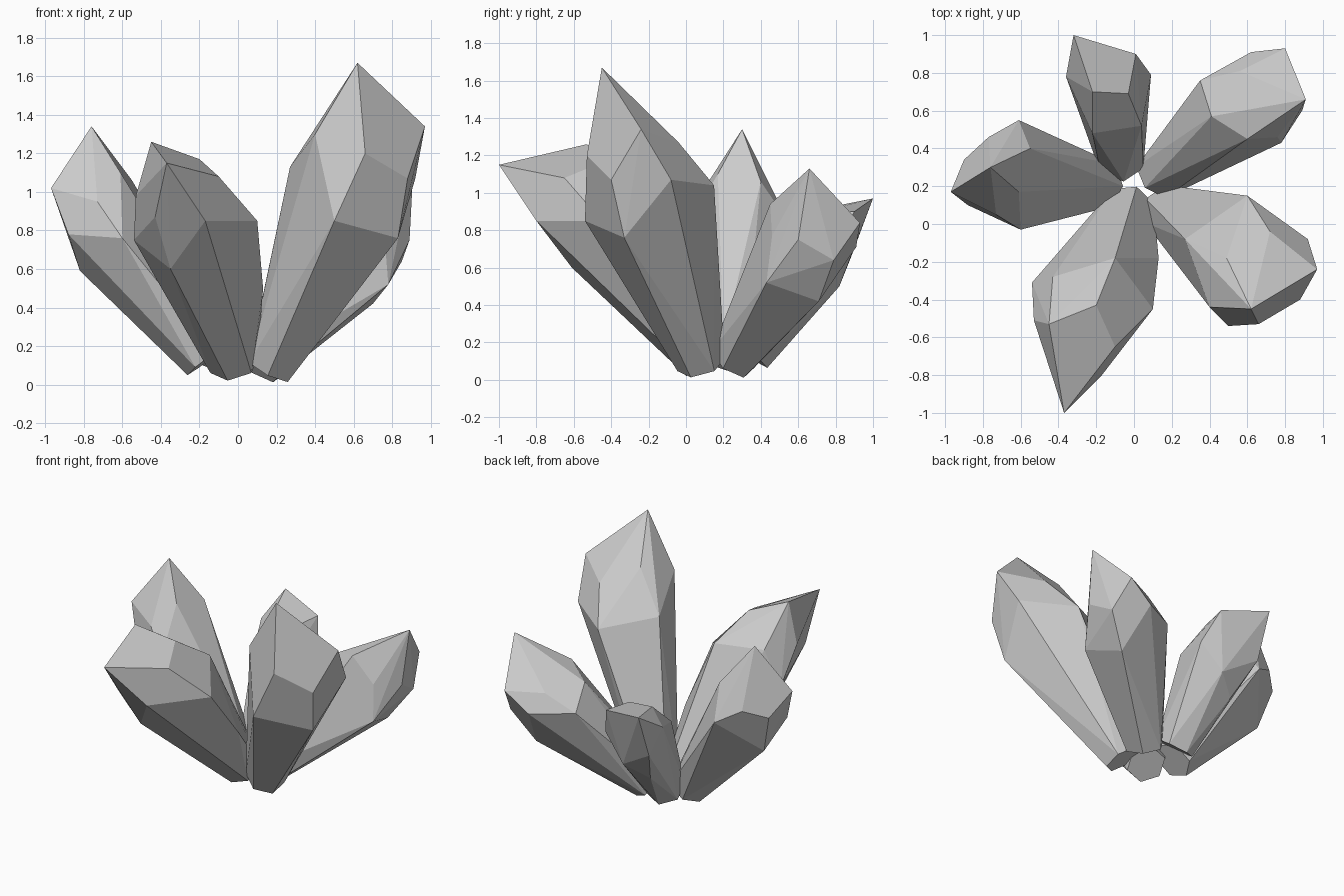
import bpy, bmesh, math
from mathutils import Vector


def crystal(name, base, shoulder, cap):
    """Faceted crystal: small hexagonal root, wide shoulder section, slanted cap."""
    base = Vector(base)
    mid = sum((Vector(p) for p in shoulder), Vector()) / len(shoulder)
    turn = (mid - base).to_track_quat('Z', 'Y')
    bm = bmesh.new()
    for i in range(6):
        a = math.tau * (i + 0.5) / 6
        bm.verts.new(base + turn @ Vector((0.13 * math.cos(a), 0.13 * math.sin(a), 0)))
    for p in shoulder + cap:
        bm.verts.new(p)
    # skin the sections and merge nearly flat facets
    res = bmesh.ops.convex_hull(bm, input=bm.verts[:])
    loose = {v for v in res['geom_interior'] + res['geom_unused']
             if isinstance(v, bmesh.types.BMVert)}
    bmesh.ops.delete(bm, geom=list(loose), context='VERTS')
    bmesh.ops.dissolve_limit(bm, angle_limit=math.radians(7),
                             verts=bm.verts[:], edges=bm.edges[:])
    bmesh.ops.recalc_face_normals(bm, faces=bm.faces[:])
    mesh = bpy.data.meshes.new(name)
    bm.to_mesh(mesh)
    bm.free()
    obj = bpy.data.objects.new(name, mesh)
    bpy.context.collection.objects.link(obj)


# tallest crystal, leaning to the right
crystal("right_crystal", (0.16, 0.08, 0.08),
        [(0.5, -0.54, 0.85), (0.83, -0.33, 0.76), (0.92, -0.08, 1.07),
         (0.6, 0.15, 1.04), (0.27, -0.08, 1.13)],
        [(0.66, -0.53, 1.2), (0.88, -0.4, 1.07), (0.97, -0.24, 1.34),
         (0.72, -0.04, 1.27), (0.49, -0.18, 1.39), (0.4, -0.44, 1.3),
         (0.62, -0.45, 1.67)])

# front crystal with its point thrust forward
crystal("front_crystal", (-0.02, 0.1, 0.1),
        [(-0.17, -0.8, 0.85), (-0.35, -0.61, 0.6), (-0.54, -0.31, 0.75),
         (-0.43, -0.28, 1.0), (-0.1, -0.18, 1.0), (0.1, -0.45, 0.85),
         (0.13, -0.18, 0.5)],
        [(-0.1, -0.65, 1.08), (-0.43, -0.75, 0.87), (-0.53, -0.51, 0.98),
         (-0.45, -0.53, 1.26), (-0.2, -0.43, 1.17), (-0.37, -1.0, 1.15)])

# left crystal
crystal("left_crystal", (-0.16, 0.21, 0.13),
        [(-0.6, -0.03, 0.76), (-0.82, 0.28, 0.59), (-0.61, 0.55, 0.84),
         (-0.55, 0.4, 1.06), (-0.88, 0.1, 0.78)],
        [(-0.73, 0.05, 0.95), (-0.97, 0.17, 1.02), (-0.9, 0.34, 0.87),
         (-0.77, 0.46, 0.93), (-0.61, 0.17, 1.1), (-0.76, 0.3, 1.34)])

# back right crystal
crystal("back_right_crystal", (0.12, 0.25, 0.11),
        [(0.78, 0.43, 0.52), (0.7, 0.71, 0.42), (0.62, 0.91, 0.71),
         (0.35, 0.76, 0.73), (0.41, 0.57, 0.87)],
        [(0.89, 0.6, 0.75), (0.85, 0.79, 0.64), (0.8, 0.93, 0.84),
         (0.56, 0.81, 0.84), (0.6, 0.45, 0.94), (0.76, 0.46, 0.77),
         (0.91, 0.66, 1.13)])

# short back crystal
crystal("back_crystal", (-0.07, 0.33, 0.14),
        [(-0.07, 0.82, 0.5), (-0.22, 0.72, 0.4), (-0.36, 0.78, 0.83),
         (-0.22, 0.48, 0.72), (0.04, 0.52, 0.72), (0.09, 0.79, 0.68)],
        [(-0.32, 0.88, 0.65), (-0.22, 0.7, 0.91), (-0.03, 0.69, 0.89),
         (0.01, 0.9, 0.9), (-0.32, 1.0, 0.97)])
